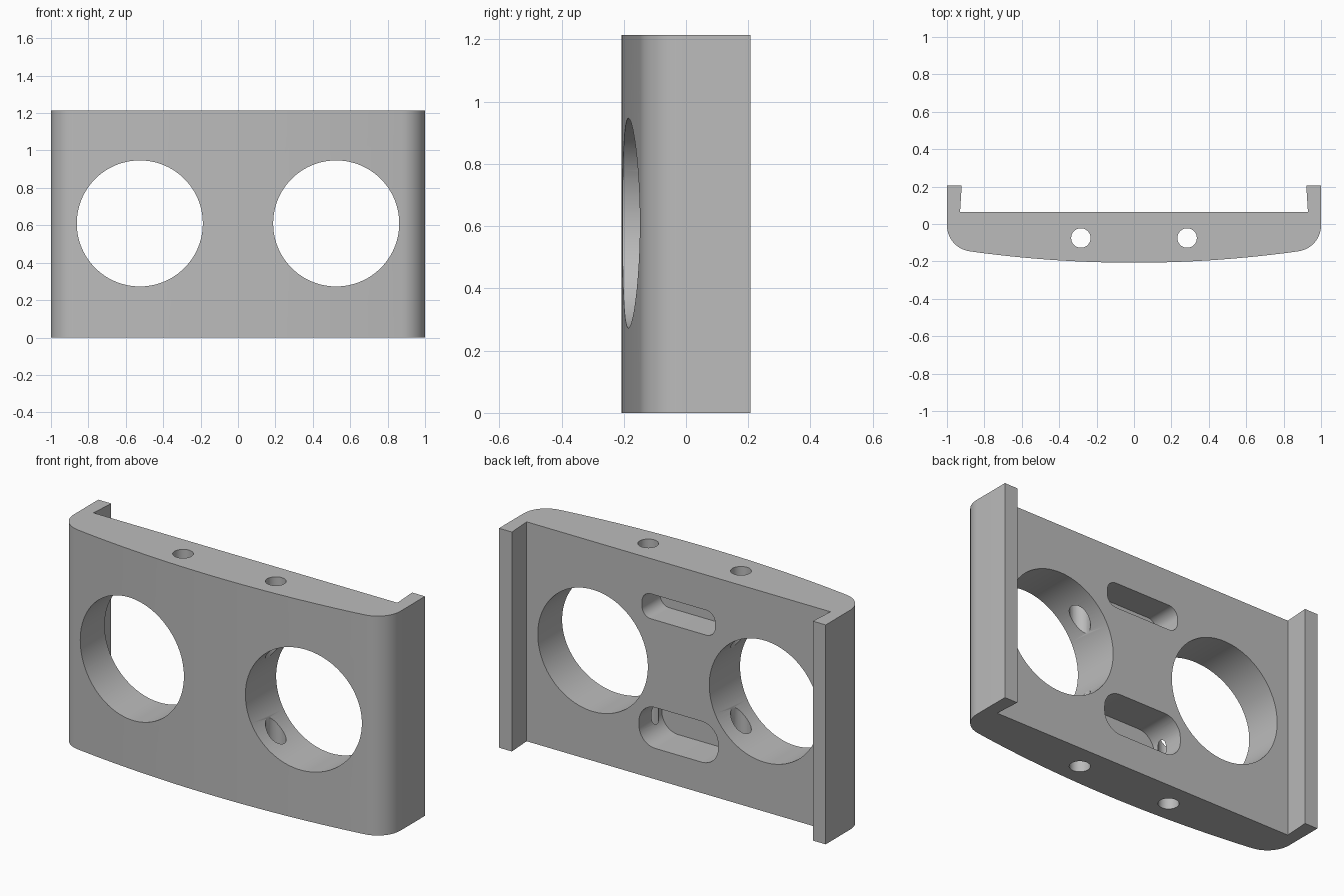
import bpy, bmesh, math
from mathutils import Vector

default = bpy.data.objects.get("Cube")
if default:
    bpy.data.objects.remove(default, do_unlink=True)

HEIGHT = 1.214
BACK = 0.065       # rear face of the plate
FRONT = -0.207     # foremost point of the bowed face

grey = bpy.data.materials.new("light grey")
grey.use_nodes = True
colour = (0.5, 0.5, 0.5, 1)
grey.diffuse_color = colour
grey.node_tree.nodes["Principled BSDF"].inputs["Base Color"].default_value = colour


def prism(name, outline, sweep):
    """Closed solid made by sweeping a 3D outline along a vector."""
    bm = bmesh.new()
    face = bm.faces.new([bm.verts.new(p) for p in outline])
    moved = bmesh.ops.extrude_face_region(bm, geom=[face])["geom"]
    bmesh.ops.translate(bm, vec=Vector(sweep),
                        verts=[v for v in moved if isinstance(v, bmesh.types.BMVert)])
    bmesh.ops.recalc_face_normals(bm, faces=bm.faces)
    mesh = bpy.data.meshes.new(name)
    bm.to_mesh(mesh)
    bm.free()
    mesh.materials.append(grey)
    ob = bpy.data.objects.new(name, mesh)
    bpy.context.collection.objects.link(ob)
    return ob


def arc(cx, cy, r, start, end, steps):
    angles = [math.radians(start + (end - start) * i / steps) for i in range(steps + 1)]
    return [(cx + r * math.cos(a), cy + r * math.sin(a)) for a in angles]


def rounded_box(cx, cz, half_w, half_h, r):
    pts = []
    for i, (sx, sz) in enumerate([(1, 1), (-1, 1), (-1, -1), (1, -1)]):
        pts += arc(cx + sx * (half_w - r), cz + sz * (half_h - r), r, 90 * i, 90 * i + 90, 12)
    return pts


def cut(target, cutter):
    cutter.hide_render = True
    mod = target.modifiers.new("cut", "BOOLEAN")
    mod.operation = "DIFFERENCE"
    mod.solver = "EXACT"
    mod.object = cutter
    bpy.context.view_layer.objects.active = target
    bpy.ops.object.modifier_apply(modifier=mod.name)
    bpy.data.objects.remove(cutter, do_unlink=True)


# Bowed plate with rounded front corners and two rear side flanges
edge_x, edge_y = 0.88, -0.146
bow = [(edge_x * i / 16, FRONT + (edge_y - FRONT) * (i / 16) ** 2) for i in range(16)]
corner = arc(0.86, -0.007, 0.14, -82, 0, 14)
flange = [(1, 0.207), (0.921, 0.207), (0.93, BACK)]
half = bow + corner + flange
profile = half + [(-x, y) for x, y in reversed(half[1:])]
plate = prism("bowed_plate", [(x, y, 0) for x, y in profile], (0, 0, HEIGHT))

# Two large round openings and two vertical bolt holes
for side in (-1, 1):
    ring = arc(side * 0.525, 0.61, 0.337, 0, 360, 96)[:-1]
    cut(plate, prism("opening_cutter", [(x, -0.5, z) for x, z in ring], (0, 1, 0)))
for side in (-1, 1):
    ring = arc(side * 0.284, -0.075, 0.052, 0, 360, 40)[:-1]
    cut(plate, prism("bolt_cutter", [(x, y, -0.2) for x, y in ring], (0, 0, HEIGHT + 0.4)))

# Blind rounded slots in the rear face: height, half width, half height, radius, depth
for z, w, h, r, depth in [(0.95, 0.224, 0.069, 0.055, 0.16),
                          (0.284, 0.242, 0.113, 0.1, 0.2)]:
    outline = [(x, BACK - depth, zz) for x, zz in rounded_box(0, z, w, h, r)]
    cut(plate, prism("slot_cutter", outline, (0, depth + 0.1, 0)))

# Smooth curved walls, keep edges sharp
bpy.ops.object.select_all(action="DESELECT")
plate.select_set(True)
bpy.context.view_layer.objects.active = plate
bpy.ops.object.shade_smooth_by_angle(angle=math.radians(30))
